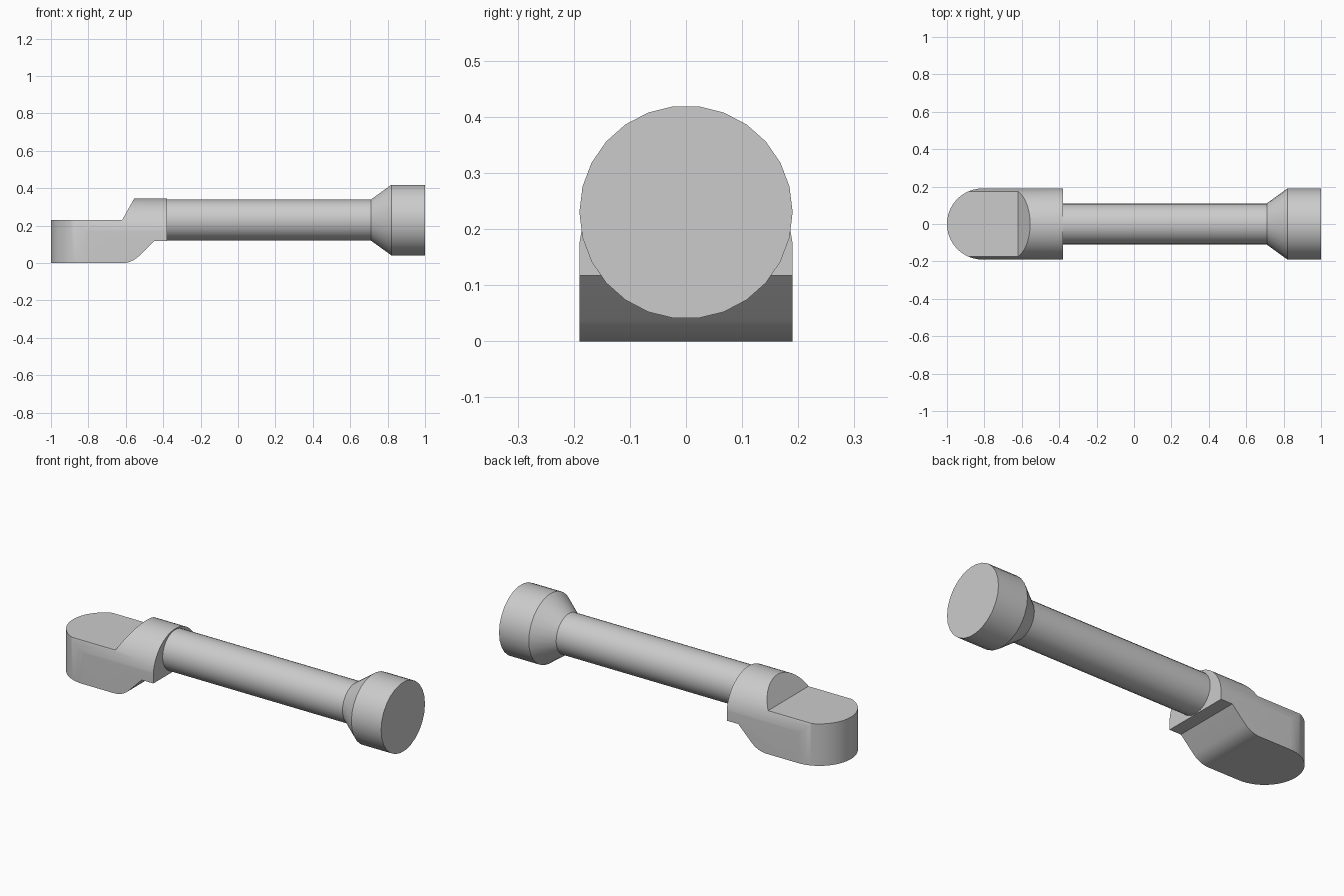
import bpy, bmesh
from math import sin, cos, pi, radians
from mathutils import Vector

if "Cube" in bpy.data.objects:
    bpy.data.objects.remove(bpy.data.objects["Cube"])

R = 0.19           # outer radius shared by both ends
AXIS_Z = 0.23      # height of the shaft axis


def finish(name, bm):
    bmesh.ops.recalc_face_normals(bm, faces=bm.faces)
    mesh = bpy.data.meshes.new(name)
    bm.to_mesh(mesh)
    bm.free()
    ob = bpy.data.objects.new(name, mesh)
    bpy.context.collection.objects.link(ob)
    return ob


def prism(name, points, sweep):
    """Closed outline swept along a vector."""
    bm = bmesh.new()
    face = bm.faces.new([bm.verts.new(p) for p in points])
    ext = bmesh.ops.extrude_face_region(bm, geom=[face])
    verts = [v for v in ext["geom"] if isinstance(v, bmesh.types.BMVert)]
    bmesh.ops.translate(bm, verts=verts, vec=Vector(sweep))
    return finish(name, bm)


def lathe(name, profile, sides):
    """Profile of (x, radius) turned around the shaft axis."""
    bm = bmesh.new()
    rings = []
    for x, r in profile:
        rings.append([bm.verts.new((x, r * cos(2 * pi * i / sides),
                                    AXIS_Z + r * sin(2 * pi * i / sides)))
                      for i in range(sides)])
    for a, b in zip(rings, rings[1:]):
        for i in range(sides):
            j = (i + 1) % sides
            bm.faces.new((a[i], a[j], b[j], b[i]))
    bm.faces.new(rings[0])
    bm.faces.new(rings[-1])
    return finish(name, bm)


def smooth(ob):
    bpy.ops.object.select_all(action='DESELECT')
    ob.select_set(True)
    bpy.context.view_layer.objects.active = ob
    bpy.ops.object.shade_smooth_by_angle(angle=radians(30))


# Shaft with flared end knob
shaft = lathe("shaft_and_knob",
              [(-0.40, 0.11), (0.71, 0.11), (0.82, R), (1.0, R)], 26)

# Hooked head: side outline with a rounded heel, swept across the width
heel_r = 0.128
heel = [(-0.62 + heel_r * sin(a), heel_r * (1 - cos(a)))
        for a in (radians(45) * i / 6 for i in range(7))]
side = [(-1.1, 0)] + heel + [(-0.45, 0.117), (-0.38, 0.117), (-0.38, 0.40),
                             (-0.524, 0.40), (-0.62, 0.23), (-1.1, 0.23)]
head = prism("hooked_head", [(x, -0.4, z) for x, z in side], (0, 0.8, 0))

# Plan outline: straight sides with a round nose
plan = [(-0.2, -R), (-0.2, R)]
plan += [(-0.81 - R * sin(a), R * cos(a)) for a in (pi * i / 26 for i in range(27))]
plan_cutter = prism("plan_cutter", [(x, y, -0.3) for x, y in plan], (0, 0, 1))

# Domed cross-section over the top of the head
dome = [(-0.4, -0.2), (0.4, -0.2), (0.4, 0.154)]
dome += [(0.191 * cos(a), 0.154 + 0.191 * sin(a)) for a in (pi * i / 28 for i in range(29))]
dome += [(-0.4, 0.154)]
dome_cutter = prism("dome_cutter", [(-1.3, y, z) for y, z in dome], (1.2, 0, 0))

for cutter in (plan_cutter, dome_cutter):
    bpy.context.view_layer.objects.active = head
    mod = head.modifiers.new("trim", 'BOOLEAN')
    mod.operation = 'INTERSECT'
    mod.solver = 'EXACT'
    mod.object = cutter
    bpy.ops.object.modifier_apply(modifier=mod.name)
    bpy.data.objects.remove(cutter, do_unlink=True)

for ob in (shaft, head):
    smooth(ob)
